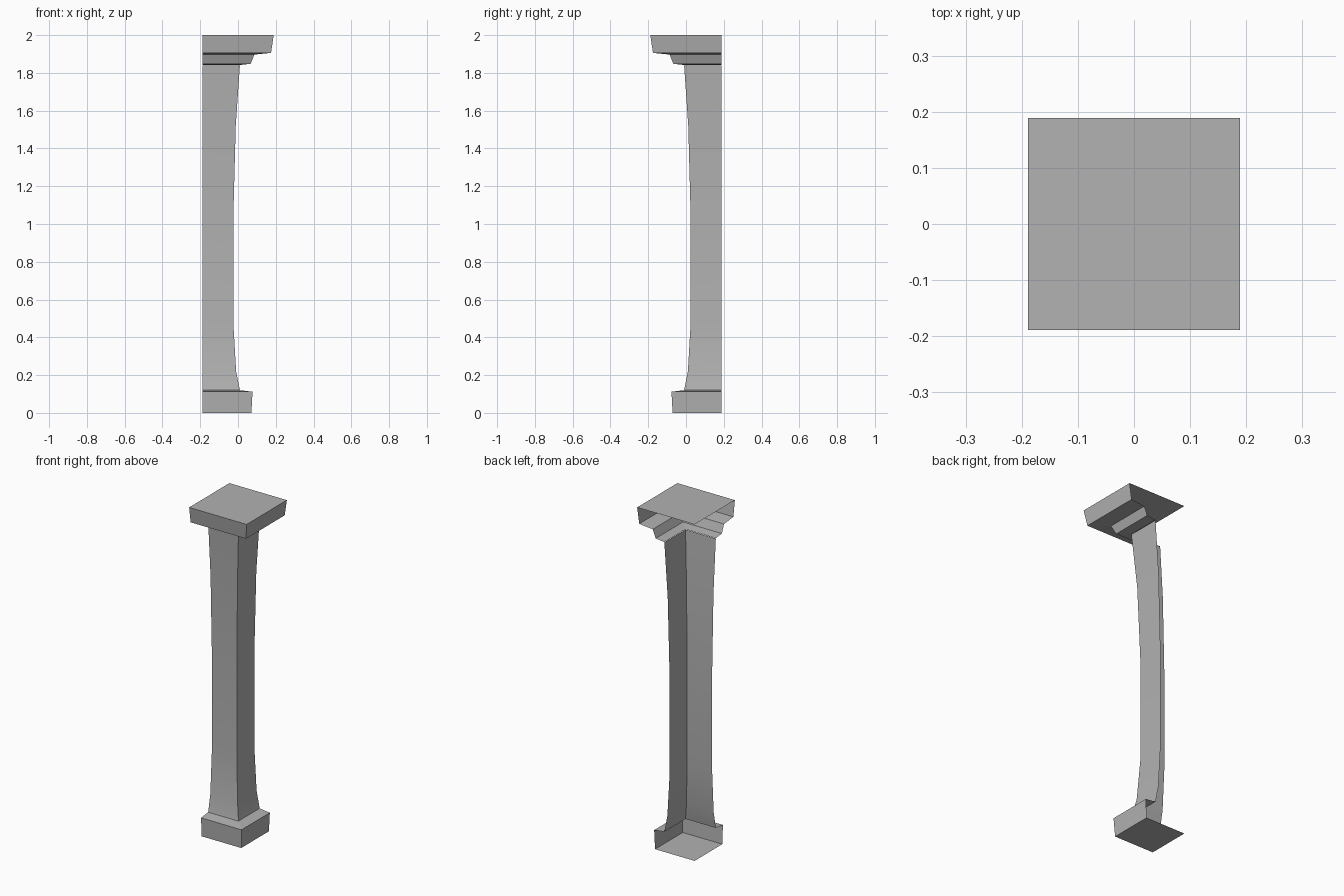
import bpy, bmesh
from math import radians

if "Cube" in bpy.data.objects:
    bpy.data.objects.remove(bpy.data.objects["Cube"])

EDGE = 0.189  # open sides lie at x = -EDGE and y = +EDGE

stone = bpy.data.materials.new("dark_grey_stone")
stone.diffuse_color = (0.445, 0.445, 0.445, 1)
stone.use_nodes = True
stone.node_tree.nodes["Principled BSDF"].inputs["Base Color"].default_value = stone.diffuse_color


def corner_shell(name, profile, cap=None):
    """Sweep a (reach, z) profile round the front-right corner, open at back and left."""
    bm = bmesh.new()
    rows = []
    for r, z in profile:
        rows.append([bm.verts.new(p) for p in
                     ((-EDGE, -r, z), (r, -r, z), (r, EDGE, z))])
    for lo, hi in zip(rows, rows[1:]):
        for i in range(2):
            bm.faces.new((lo[i], lo[i + 1], hi[i + 1], hi[i]))
    # square plate closing the top or the bottom
    if cap:
        row = rows[-1] if cap == "top" else rows[0]
        back = bm.verts.new((-EDGE, EDGE, row[0].co.z))
        ring = row + [back]
        bm.faces.new(ring if cap == "top" else ring[::-1])
    mesh = bpy.data.meshes.new(name)
    bm.to_mesh(mesh)
    bm.free()
    mesh.materials.append(stone)
    obj = bpy.data.objects.new(name, mesh)
    bpy.context.collection.objects.link(obj)
    return obj


# plinth with sloped ledge
corner_shell("plinth", [(0.071, 0), (0.077, 0.112), (0.01, 0.12)], "bottom")

# waisted shaft, smooth along its length with a sharp corner
shaft = corner_shell("shaft", [(0.01, 0.12), (-0.01, 0.22), (-0.025, 0.48),
                               (-0.025, 1.03), (-0.012, 1.52), (0.01, 1.84)])
bpy.context.view_layer.objects.active = shaft
shaft.select_set(True)
bpy.ops.object.shade_smooth_by_angle(angle=radians(30))

# stepped capital
corner_shell("capital", [(0.01, 1.842), (0.067, 1.848), (0.087, 1.897),
                         (0.175, 1.906), (EDGE, 2.0)], "top")
